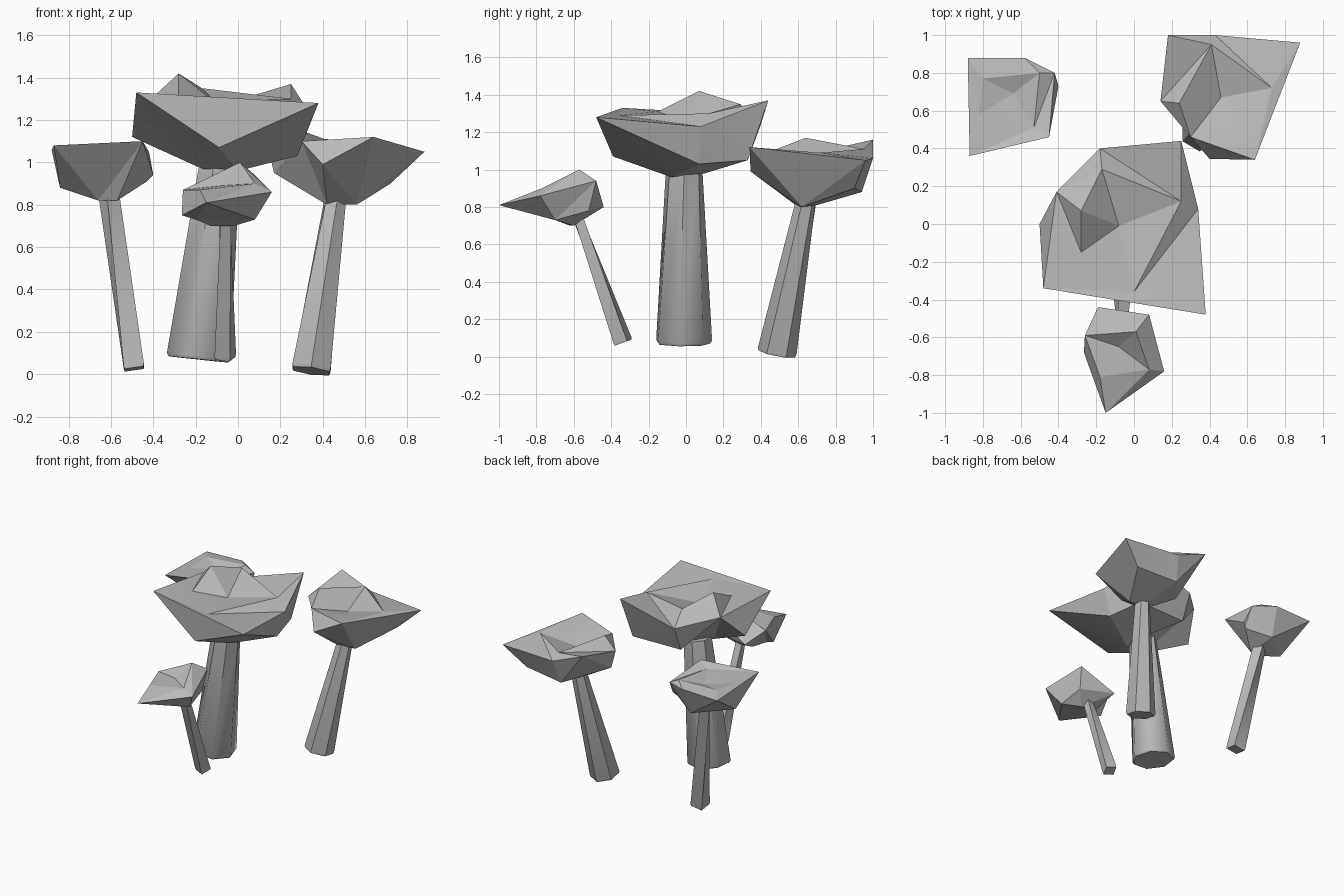
import bpy
import bmesh
import math
from mathutils import Vector
from mathutils.geometry import delaunay_2d_cdt

cube = bpy.data.objects.get("Cube")
if cube:
    bpy.data.objects.remove(cube, do_unlink=True)


def make_material(name, rgb):
    material = bpy.data.materials.new(name)
    material.use_nodes = True
    colour = (*rgb, 1.0)
    material.diffuse_color = colour
    material.node_tree.nodes["Principled BSDF"].inputs["Base Color"].default_value = colour
    return material


grey = make_material("stone grey", (0.5, 0.5, 0.5))


def finish(bm, name, angle):
    """Turn a bmesh into a named grey object with sharp facets kept."""
    bmesh.ops.recalc_face_normals(bm, faces=bm.faces[:])
    mesh = bpy.data.meshes.new(name)
    bm.to_mesh(mesh)
    bm.free()
    mesh.materials.append(grey)
    obj = bpy.data.objects.new(name, mesh)
    bpy.context.collection.objects.link(obj)
    bpy.ops.object.select_all(action="DESELECT")
    obj.select_set(True)
    bpy.context.view_layer.objects.active = obj
    bpy.ops.object.shade_smooth_by_angle(angle=math.radians(angle))
    return obj


def sheet(bm, rim, inner, creases=()):
    """Triangulate a faceted sheet across a rim, passing through inner points."""
    verts = rim + [bm.verts.new(p) for p in inner]
    flat = [v.co.xy for v in verts]
    result = delaunay_2d_cdt(flat, list(creases), [list(range(len(rim)))], 1, 1e-5)
    faces, origins = result[2], result[3]
    for face in faces:
        corners = [verts[origins[i][0]] for i in face]
        if bm.faces.get(corners) is None:
            bm.faces.new(corners)


def cap(name, rim, crown, belly, creases):
    """Crumpled mushroom cap: crown and belly sheets sharing one rim."""
    bm = bmesh.new()
    edge = [bm.verts.new(p) for p in rim]
    sheet(bm, edge, crown, creases)
    sheet(bm, edge, belly)
    return finish(bm, name, 10)


def stem(name, foot, top, foot_radius, top_radius, sides, turn, twist):
    """Tapered, leaning and twisted stem with a slightly rounded foot."""
    foot, top = Vector(foot), Vector(top)
    lean = (top - foot).normalized()
    across = lean.cross(Vector((0, 1, 0))).normalized()
    along = lean.cross(across)
    bm = bmesh.new()
    rings = []
    for centre, radius, spin in ((foot, foot_radius * 0.94, turn),
                                 (foot + lean * 0.015, foot_radius, turn),
                                 (top, top_radius, turn + twist)):
        ring = []
        for i in range(sides):
            a = math.tau * i / sides + spin
            ring.append(bm.verts.new(
                centre + radius * (across * math.cos(a) + along * math.sin(a))))
        rings.append(ring)
    for low, high in zip(rings, rings[1:]):
        for i in range(sides):
            j = (i + 1) % sides
            bm.faces.new((low[i], low[j], high[j]))
            bm.faces.new((low[i], high[j], high[i]))
    bm.faces.new(rings[0])
    bm.faces.new(rings[-1])
    return finish(bm, name, 48)


# Large middle mushroom
cap("large_cap",
    rim=[(-.5, 0, 1.12), (-.48, -.34, 1.33), (.38, -.48, 1.28), (.34, .08, 1.23),
         (.25, .44, 1.37), (-.18, .4, 1.24), (-.41, .17, 1.3)],
    crown=[(-.28, .07, 1.42), (-.28, -.15, 1.31), (-.08, -.01, 1.26),
           (-.17, .29, 1.35), (.25, .12, 1.3), (0, -.36, 1.29)],
    belly=[(-.09, -.39, 1.07), (.28, .07, 1.03), (.22, .33, 1.05), (-.18, .32, 1.05),
           (-.17, -.1, .97), (0, -.08, .96), (-.04, .1, .98)],
    creases=[(6, 1), (12, 3), (12, 11), (11, 5), (11, 10), (11, 9), (7, 9), (7, 10),
             (7, 8), (8, 9), (9, 10), (8, 12)])
stem("large_stem", (-.19, -.015, .07), (-.09, -.01, 1), .155, .1, 7, .3, .15)

# Mushroom at the back on the model's left
cap("left_cap",
    rim=[(.14, .65, 1.08), (.3, .46, 1.1), (.4, .345, .99), (.64, .34, 1.12),
         (.88, .96, 1.05), (.43, 1, 1.06), (.18, 1, 1.16)],
    crown=[(.41, .95, 1.11), (.24, .64, 1.17), (.6, .49, 1.1),
           (.73, .72, 1.09), (.46, .67, 1.04)],
    belly=[(.17, .66, .95), (.42, .6, .8), (.56, .62, .8), (.72, .9, .9),
           (.4, .94, .88), (.44, .7, .81)],
    creases=[(0, 7), (7, 8), (8, 11), (7, 11), (9, 11), (10, 11), (1, 3), (7, 10),
             (9, 10), (1, 9)])
stem("left_stem", (.345, .485, .015), (.46, .64, .83), .105, .054, 6, .5, .2)

# Mushroom at the back on the model's right
cap("right_cap",
    rim=[(-.88, .88, 1.06), (-.87, .36, 1.08), (-.45, .46, 1.1), (-.4, .73, .94),
         (-.42, .8, 1.05), (-.58, .88, 1.07)],
    crown=[(-.8, .77, 1.08), (-.82, .58, 1.07), (-.53, .51, 1.07),
           (-.5, .8, 1.09), (-.64, .69, 1.05)],
    belly=[(-.84, .6, .88), (-.66, .6, .82), (-.57, .6, .82), (-.43, .71, .91),
           (-.6, .8, .86)],
    creases=[(6, 9), (6, 7), (2, 4), (8, 10), (9, 10), (6, 10), (8, 9), (7, 8)])
stem("right_stem", (-.49, .53, .025), (-.61, .65, .85), .068, .05, 4, .8, .6)

# Small leaning mushroom in front
cap("small_cap",
    rim=[(-.15, -1, .81), (.16, -.78, .86), (.08, -.48, .94), (-.19, -.44, .8),
         (-.26, -.59, .87), (-.265, -.68, .75)],
    crown=[(.01, -.57, 1), (.08, -.77, .9), (-.18, -.81, .87), (-.08, -.65, .89)],
    belly=[(.08, -.7, .73), (-.02, -.6, .7), (-.13, -.62, .7), (.06, -.52, .78),
           (-.2, -.68, .73)],
    creases=[(4, 8), (6, 4), (6, 9), (7, 9), (8, 9), (7, 8), (6, 7), (4, 9)])
stem("small_stem", (-.06, -.335, .075), (-.06, -.58, .75), .055, .035, 4, .4, .5)
